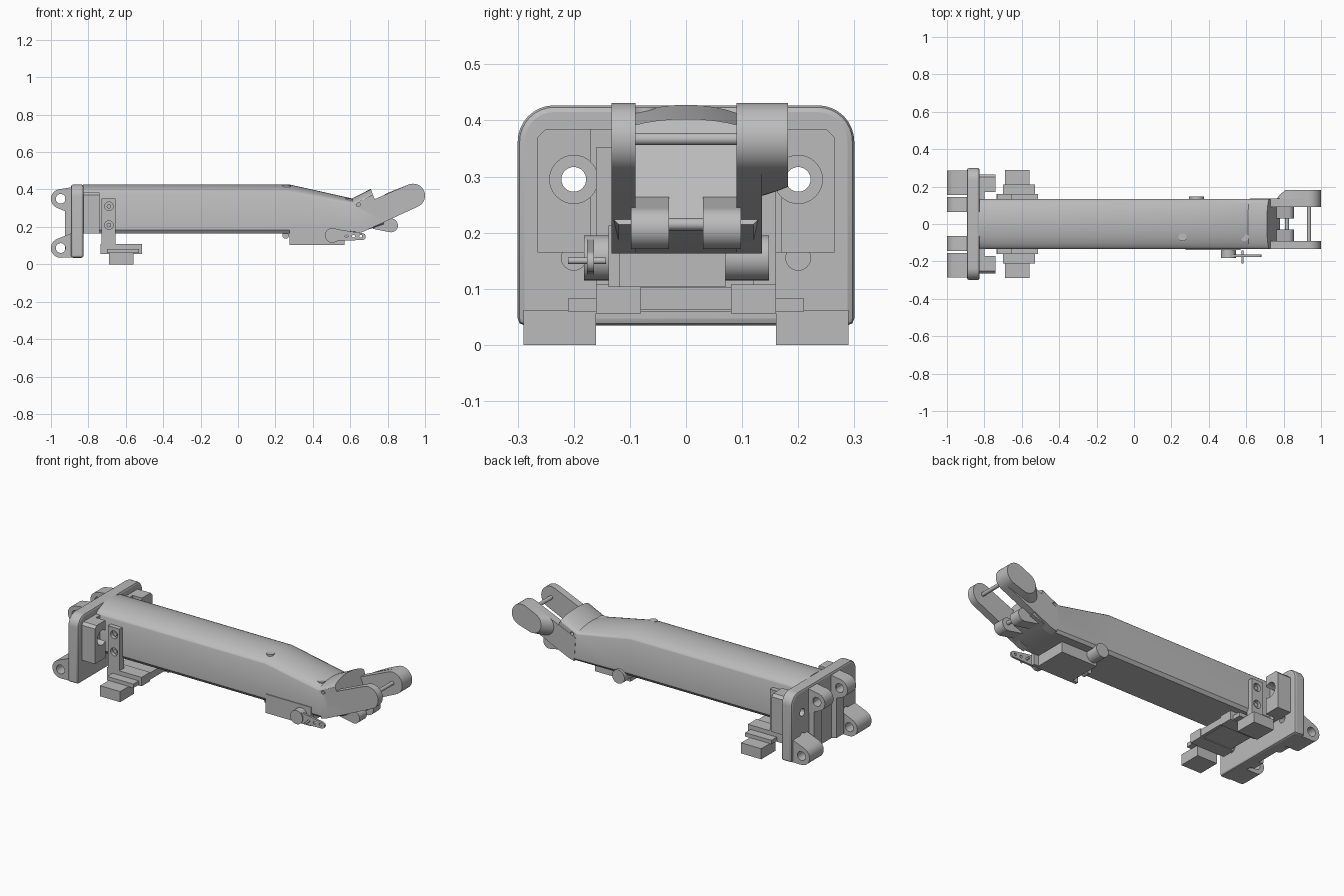
import bpy, bmesh, math
from mathutils import Vector
from mathutils.geometry import convex_hull_2d

cube = bpy.data.objects.get("Cube")
if cube:
    bpy.data.objects.remove(cube)

grey = bpy.data.materials.new("light grey")
grey.use_nodes = True
grey.diffuse_color = (0.5, 0.5, 0.5, 1)
grey.node_tree.nodes["Principled BSDF"].inputs["Base Color"].default_value = (0.5, 0.5, 0.5, 1)


def finish(name, bm):
    bmesh.ops.recalc_face_normals(bm, faces=bm.faces)
    mesh = bpy.data.meshes.new(name)
    bm.to_mesh(mesh)
    bm.free()
    mesh.materials.append(grey)
    ob = bpy.data.objects.new(name, mesh)
    bpy.context.collection.objects.link(ob)
    return activate(ob)


def activate(ob):
    bpy.ops.object.select_all(action='DESELECT')
    ob.select_set(True)
    bpy.context.view_layer.objects.active = ob
    return ob


def smooth(ob):
    activate(ob)
    bpy.ops.object.shade_smooth_by_angle(angle=math.radians(30))
    return ob


def loft(name, rings):
    bm = bmesh.new()
    loops = [[bm.verts.new(p) for p in ring] for ring in rings]
    n = len(loops[0])
    for a, b in zip(loops, loops[1:]):
        for i in range(n):
            j = (i + 1) % n
            bm.faces.new((a[i], a[j], b[j], b[i]))
    bm.faces.new(loops[0])
    bm.faces.new(loops[-1])
    return smooth(finish(name, bm))


def prism(name, pts, axis, a, b):
    """Extrude a 2D outline along x or y; the outline is (y, z) or (x, z)."""
    put = (lambda p, d: (d, p[0], p[1])) if axis == 'x' else (lambda p, d: (p[0], d, p[1]))
    return loft(name, [[put(p, d) for p in pts] for d in (a, b)])


def box(name, x0, x1, y0, y1, z0, z1):
    return prism(name, [(x0, z0), (x1, z0), (x1, z1), (x0, z1)], 'y', y0, y1)


def circle(u, v, r, n=32):
    return [(u + r * math.cos(2 * math.pi * i / n), v + r * math.sin(2 * math.pi * i / n)) for i in range(n)]


def hull(pts):
    vs = [Vector(p) for p in pts]
    return [tuple(vs[i]) for i in convex_hull_2d(vs)]


def rod(name, u, v, r, axis, a, b):
    return prism(name, circle(u, v, r), axis, a, b)


def modify(ob, kind, **settings):
    activate(ob)
    mod = ob.modifiers.new(kind, kind)
    for key, value in settings.items():
        setattr(mod, key, value)
    bpy.ops.object.modifier_apply(modifier=mod.name)


def drill(ob, *args):
    cutter = rod("cutter", *args)
    modify(ob, 'BOOLEAN', object=cutter, operation='DIFFERENCE', solver='EXACT')
    bpy.data.objects.remove(cutter)
    smooth(ob)


# Main arm: flat sides and an arched top, bending down and then up
def arm_ring(top, bottom, n=16):
    top, bottom = Vector(top), Vector(bottom)
    side = [(-0.133, 0.83), (-0.133, 0.07), (-0.12, 0), (0.12, 0), (0.133, 0.07), (0.133, 0.83)]
    arch = [(0.133 * math.cos(math.pi * i / n), 0.83 + 0.17 * math.sin(math.pi * i / n) ** 1.3)
            for i in range(1, n)]
    out = []
    for y, t in side + arch:
        p = bottom.lerp(top, t)
        out.append((p.x, y, p.y))
    return out


arm = loft("main_arm", [arm_ring(*s) for s in (
    ((-0.83, 0.428), (-0.83, 0.165)), ((0.27, 0.428), (0.27, 0.165)),
    ((0.61, 0.352), (0.63, 0.163)), ((0.71, 0.403), (0.78, 0.215)))])

# Fork cheeks around the tip pivot
tip = circle(0.936, 0.367, 0.064)
cheek = hull(tip + [(0.63, 0.163), (0.665, 0.172), (0.62, 0.30), (0.70, 0.335)])
right_cheek = prism("right_fork_cheek", cheek, 'y', -0.133, -0.09)
left_cheek = prism("left_fork_cheek", cheek, 'y', 0.09, 0.135)
loft("left_fork_boss", [
    [(u, 0.134, v) for u, v in hull(tip + circle(0.82, 0.325, 0.06))],
    [(u, 0.165, v) for u, v in hull(tip + circle(0.85, 0.335, 0.06))],
    [(u, 0.182, v) for u, v in hull(tip + circle(0.87, 0.342, 0.06))]])
rod("tip_pin", 0.936, 0.367, 0.011, 'y', -0.132, 0.18)

# Lower pivot lugs and pin below the tip
lug = hull(circle(0.818, 0.208, 0.037) + [(0.72, 0.19), (0.74, 0.27)])
for s, side in ((-1, "right"), (1, "left")):
    prism(side + "_lower_lug", lug, 'y', s * 0.03, s * 0.098)
rod("lower_pin", 0.818, 0.215, 0.011, 'y', -0.04, 0.04)

# Screw holes in the arm
for x in (0.645,):
    drill(arm, x, 0.318, 0.011, 'y', -0.2, -0.11)
    drill(arm, x, 0.318, 0.011, 'y', 0.11, 0.2)
for x, z in ((0.26, 0.417), (0.59, 0.345)):
    bm = bmesh.new()
    bmesh.ops.create_cone(bm, cap_ends=True, segments=20, radius1=0.022, radius2=0.022, depth=0.012)
    bmesh.ops.translate(bm, verts=bm.verts, vec=(x, -0.07, z))
    smooth(finish("top_screw", bm))
rod("underside_post", 0.255, 0.155, 0.018, 'y', -0.10, -0.055)

# Back plate with rounded upper corners
outline = [(-0.30, 0.035), (0.30, 0.035)]
for cy, start in ((0.235, 0), (-0.235, 90)):
    for i in range(9):
        a = math.radians(start + i * 90 / 8)
        outline.append((cy + 0.065 * math.cos(a), 0.362 + 0.065 * math.sin(a)))
plate = prism("back_plate", outline, 'x', -0.893, -0.825)
modify(plate, 'BEVEL', width=0.012, segments=2, limit_method='ANGLE', angle_limit=math.radians(50))
for s in (-1, 1):
    for z in (0.295, 0.155):
        drill(plate, s * 0.2, z, 0.022, 'x', -1.1, -0.7)

# Hinge ribs, lower lugs and clamp blocks, mirrored across the centre
upper = hull(circle(-0.948, 0.35, 0.052) + [(-0.87, 0.415), (-0.87, 0.26)])
lower = hull(circle(-0.948, 0.087, 0.052) + [(-0.87, 0.036), (-0.87, 0.175)])
web = [(-0.925, 0.05), (-0.87, 0.036), (-0.87, 0.40), (-0.925, 0.38)]
for s, side in ((-1, "right"), (1, "left")):
    prism(side + "_hinge_web", web, 'y', s * 0.07, s * 0.14)
    for name, shape, z, y0, y1 in (("upper_hinge", upper, 0.35, 0.065, 0.145),
                                   ("lower_hinge", lower, 0.087, 0.155, 0.287)):
        ob = prism(side + "_" + name, shape, 'y', s * y0, s * y1)
        drill(ob, -0.948, z, 0.026, 'y', s * 0.01, s * 0.4)
    block = [(s * y, z) for y, z in ((0.12, 0.165), (0.265, 0.165), (0.265, 0.37),
                                     (0.25, 0.385), (0.12, 0.385))]
    flange = prism(side + "_clamp_flange", block, 'x', -0.83, -0.80)
    drill(flange, s * 0.2, 0.295, 0.043, 'x', -0.9, -0.7)
    block = [(s * y, z) for y, z in ((0.17, 0.165), (0.265, 0.165), (0.265, 0.37),
                                     (0.25, 0.385), (0.17, 0.385))]
    clamp = prism(side + "_clamp_block", block, 'x', -0.80, -0.74)
    drill(clamp, s * 0.2, 0.295, 0.043, 'x', -0.9, -0.7)

    # Hanging side bracket with two screw holes
    bracket = box(side + "_hanger", -0.73, -0.655, s * 0.12, s * 0.16, 0.09, 0.352)
    for z in (0.31, 0.21):
        drill(bracket, -0.69, z, 0.023, 'y', s * 0.14, s * 0.3)
        rod(side + "_hanger_screw", -0.69, z, 0.012, 'y', s * 0.13, s * 0.152)
    box(side + "_tray_block", -0.735, -0.512, s * 0.08, s * 0.16, 0.056, 0.108)
    box(side + "_foot_block", -0.69, -0.56, s * 0.16, s * 0.29, 0, 0.062)

# Tray under the arm
box("tray_plate", -0.70, -0.53, -0.21, 0.21, 0.06, 0.083)
box("tray_centre", -0.72, -0.515, -0.10, 0.10, 0.062, 0.102)

# Actuator under the elbow
box("actuator_body", 0.31, 0.54, -0.13, 0.07, 0.103, 0.20)
box("actuator_flange", 0.275, 0.57, -0.138, -0.118, 0.103, 0.213)
rod("actuator_cap", 0.335, 0.155, 0.04, 'y', 0.06, 0.148)
rod("actuator_boss", 0.505, 0.155, 0.04, 'y', -0.182, -0.13)
horn = prism("actuator_horn", hull(circle(0.50, 0.158, 0.034) + circle(0.665, 0.148, 0.018)),
             'y', -0.176, -0.164)
for i in range(3):
    drill(horn, 0.58 + 0.038 * i, 0.15, 0.008, 'y', -0.3, -0.1)
rod("horn_pin", 0.58, 0.15, 0.006, 'y', -0.21, -0.143)
